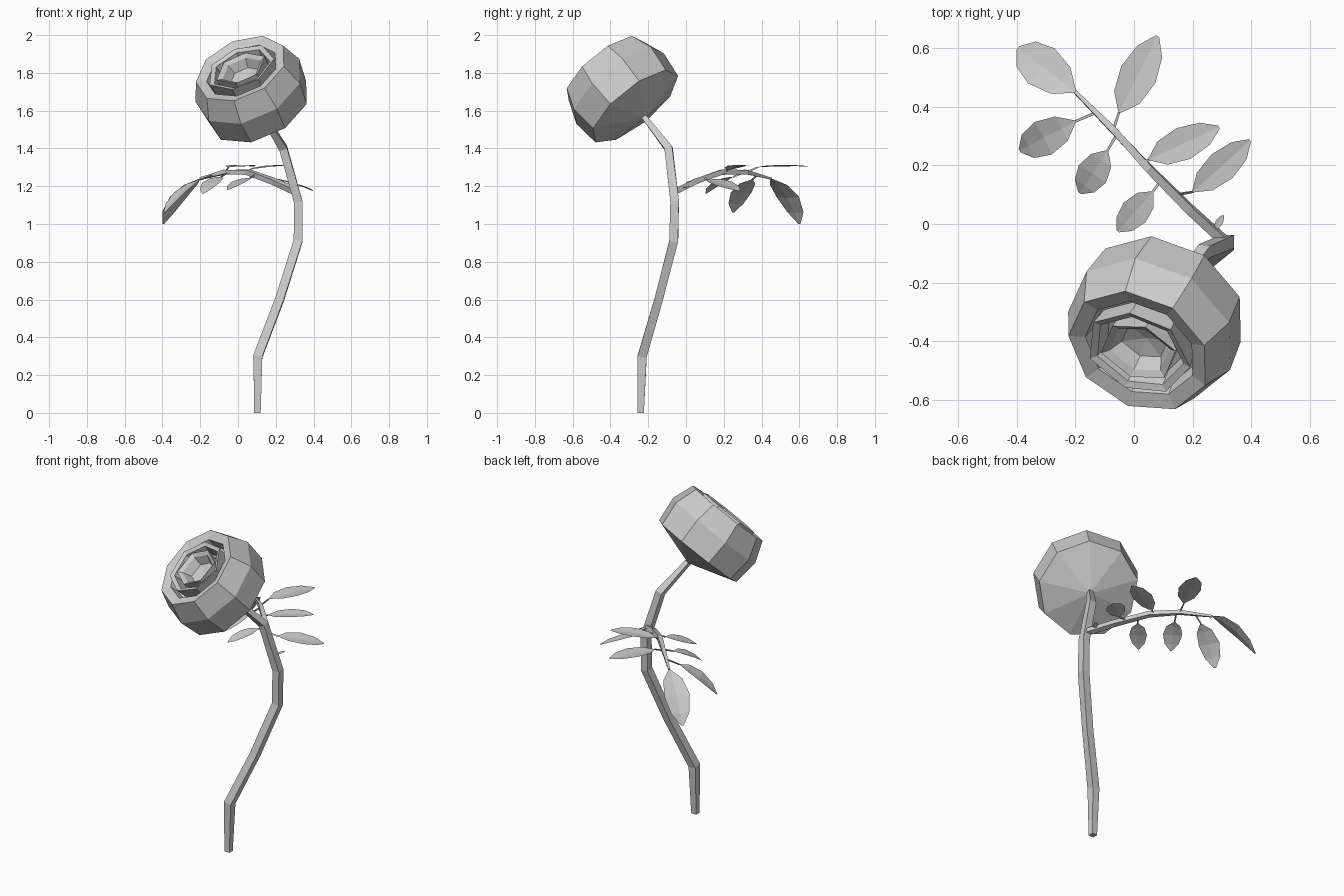
import bpy, bmesh, math
from mathutils import Vector

if "Cube" in bpy.data.objects:
    bpy.data.objects.remove(bpy.data.objects["Cube"])

Z = Vector((0, 0, 1))


def finish(name, bm):
    bmesh.ops.remove_doubles(bm, verts=bm.verts, dist=0.0005)
    bmesh.ops.recalc_face_normals(bm, faces=bm.faces)
    me = bpy.data.meshes.new(name)
    bm.to_mesh(me)
    bm.free()
    ob = bpy.data.objects.new(name, me)
    bpy.context.collection.objects.link(ob)
    return ob


def skin(bm, rings):
    n = len(rings[0])
    for a, b in zip(rings, rings[1:]):
        for i in range(n):
            j = (i + 1) % n
            bm.faces.new((a[i], a[j], b[j], b[i]))


def tube(name, pts, radii, sides=4, phase=0.5):
    bm = bmesh.new()
    pts = [Vector(p) for p in pts]
    rings = []
    for k, p in enumerate(pts):
        t = (pts[min(k + 1, len(pts) - 1)] - pts[max(k - 1, 0)]).normalized()
        if k == 0 and abs(p.z) < 1e-6:
            t = Z
        u = (Vector((1, 0, 0)) - t * t.x).normalized()
        v = t.cross(u)
        ang = [math.tau * (i + phase) / sides for i in range(sides)]
        rings.append([bm.verts.new(p + radii[k] * (u * math.cos(a) + v * math.sin(a))) for a in ang])
    skin(bm, rings)
    bm.faces.new(rings[0])
    bm.faces.new(rings[-1])
    return finish(name, bm)


# Flower head: faceted rings around a tilted axis
BASE = Vector((0.14, -0.22, 1.56))
AX = Vector((-0.345, -0.595, 0.73)).normalized()
U = Z.cross(AX).normalized()
V = AX.cross(U)


def petals(name, sides, profile, phase, wobble=0.0):
    bm = bmesh.new()
    rings = []
    for r, h in profile:
        ring = []
        for i in range(sides):
            a = math.radians(phase) + math.tau * i / sides
            rr = r * (1 + wobble * math.sin(2 * a + 0.6))
            ring.append(bm.verts.new(BASE + AX * h + rr * (U * math.cos(a) + V * math.sin(a))))
        rings.append(ring)
    skin(bm, rings)
    return finish(name, bm)


petals("outer_petals", 9, [(0, 0), (0.285, 0.085), (0.302, 0.235), (0.255, 0.36),
                           (0.20, 0.345), (0.19, 0.29), (0, 0.27)], 4)
petals("middle_petals", 7, [(0.17, 0.285), (0.18, 0.37), (0.155, 0.36), (0.145, 0.29)], 20, 0.06)
petals("inner_petals", 6, [(0.125, 0.28), (0.13, 0.365), (0.105, 0.35), (0.08, 0.30), (0, 0.285)], 40, 0.1)

# Main stem
tube("stem", [(0.103, -0.24, 0), (0.105, -0.232, 0.30), (0.22, -0.145, 0.60), (0.318, -0.065, 0.91),
              (0.318, -0.06, 1.12), (0.24, -0.092, 1.40), (0.14, -0.22, 1.565)],
     [0.024, 0.034, 0.032, 0.033, 0.032, 0.03, 0.02])

# Leaf branch
tube("leaf_branch", [(0.31, -0.06, 1.17), (0.19, 0.05, 1.225), (0.05, 0.19, 1.275),
                     (-0.07, 0.32, 1.275), (-0.20, 0.45, 1.24)],
     [0.022, 0.021, 0.019, 0.016, 0.008])


# Leaves: folded along the midrib, with an arch and a roll
def leaf(name, base, tip, width, arch=0.015, roll=0.0, fold=0.05):
    base, tip = Vector(base), Vector(tip)
    d = tip - base
    side = (d.cross(Z).normalized() + Z * roll).normalized()
    up = side.cross(d).normalized()
    bm = bmesh.new()
    rows = []
    for t, w in [(0, 0.06), (0.2, 0.75), (0.5, 1), (0.8, 0.72), (1, 0.1)]:
        mid = base + d * t + up * arch * 4 * t * (1 - t)
        hw = width * w / 2
        rows.append([bm.verts.new(mid + side * s * hw + up * abs(s) * hw * fold * 2) for s in (-1, 0, 1)])
    for a, b in zip(rows, rows[1:]):
        for i in (0, 1):
            bm.faces.new((a[i], a[i + 1], b[i + 1], b[i]))
    return finish(name, bm)


# branch point, leaf base, leaf tip, width, arch, roll
LEAVES = [
    ("near_right", (0.14, 0.10, 1.245), (0.20, 0.11, 1.235), (0.395, 0.285, 1.175), 0.11, 0.006, -0.2),
    ("near_left", (0.09, 0.145, 1.26), (0.065, 0.11, 1.245), (-0.055, -0.025, 1.18), 0.10, 0.006, 0),
    ("mid_right", (0.03, 0.21, 1.275), (0.05, 0.22, 1.285), (0.29, 0.33, 1.31), 0.115, 0.006, 0),
    ("mid_left", (-0.06, 0.30, 1.27), (-0.09, 0.25, 1.25), (-0.185, 0.105, 1.16), 0.11, 0.012, 0),
    ("far_right", (-0.07, 0.32, 1.275), (-0.05, 0.38, 1.30), (0.08, 0.64, 1.305), 0.13, 0.003, 0),
    ("far_left", (-0.13, 0.38, 1.26), (-0.20, 0.35, 1.235), (-0.39, 0.25, 1.06), 0.125, 0.02, 0),
]
for n, p, b, t, w, arch, roll in LEAVES:
    leaf("leaf_" + n, b, t, w, arch, roll)
    tube("stalk_" + n, [p, b], [0.006, 0.005], 3)
leaf("leaf_end", (-0.20, 0.45, 1.24), (-0.395, 0.60, 1.0), 0.15, 0.025)
leaf("bud_leaf", (0.275, -0.02, 1.19), (0.305, 0.03, 1.2), 0.025, 0.0)
